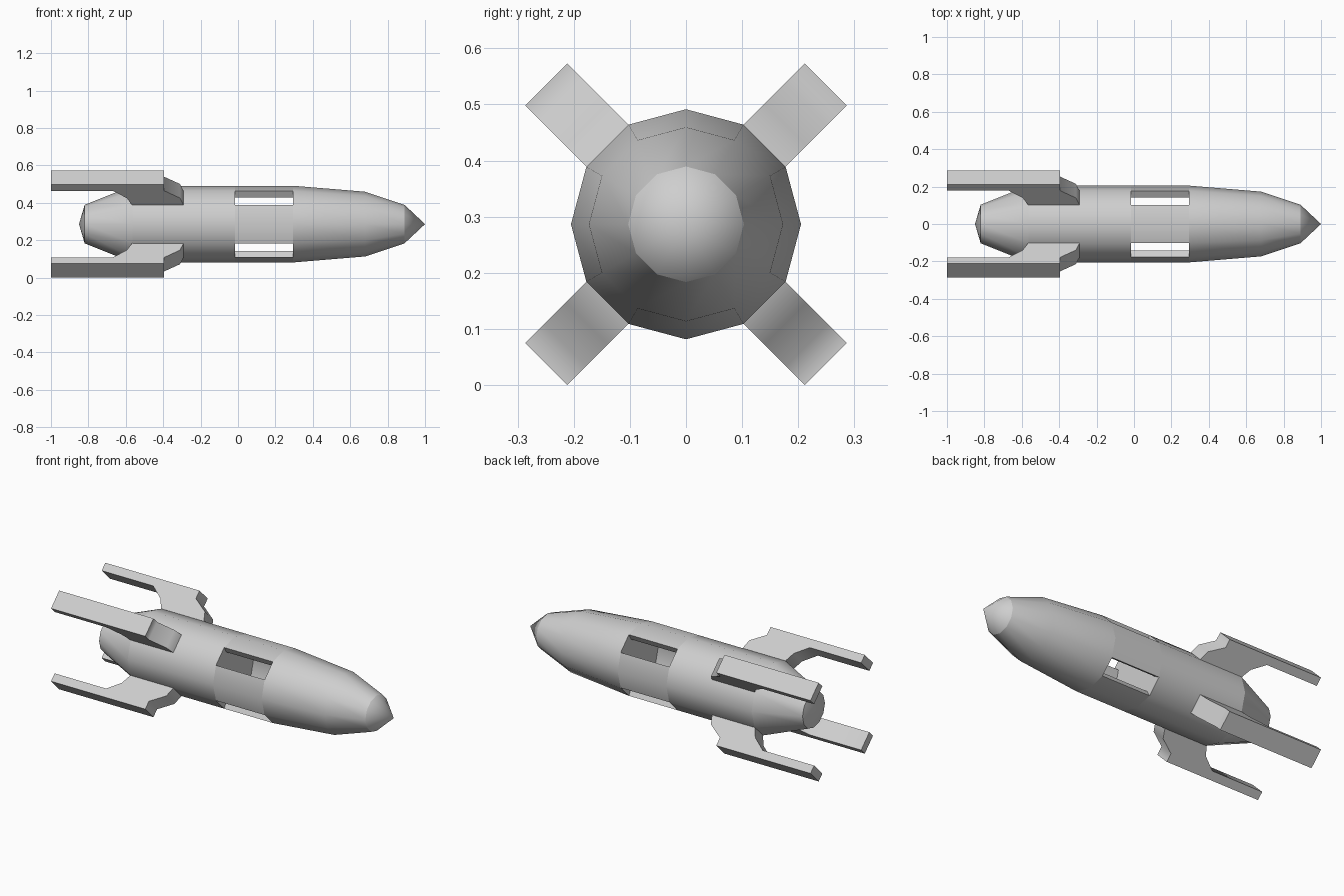
import bpy
import bmesh
from math import cos, sin, pi, radians
from mathutils import Matrix, Vector

cube = bpy.data.objects.get("Cube")
if cube:
    bpy.data.objects.remove(cube)

SIDES = 12
R = 0.205                  # hull radius
AXIS = Vector((0, 0, 0.2865))
WINDOW = (-0.017, 0.295)   # extent of the open bay along x

grey = bpy.data.materials.new("light grey")
grey.use_nodes = True
colour = (0.62, 0.62, 0.62, 1)
grey.diffuse_color = colour
grey.node_tree.nodes["Principled BSDF"].inputs["Base Color"].default_value = colour


def finish(name, bm, angle):
    mesh = bpy.data.meshes.new(name)
    bm.to_mesh(mesh)
    bm.free()
    mesh.materials.append(grey)
    obj = bpy.data.objects.new(name, mesh)
    obj.location = AXIS
    bpy.context.collection.objects.link(obj)
    bpy.ops.object.select_all(action="DESELECT")
    obj.select_set(True)
    bpy.context.view_layer.objects.active = obj
    bpy.ops.object.shade_smooth_by_angle(angle=radians(angle))
    return obj


def lathe(name, profile):
    """Turn (x, radius) points around the x axis."""
    bm = bmesh.new()
    rings = [[bm.verts.new((x, r * cos(2 * pi * k / SIDES), r * sin(2 * pi * k / SIDES)))
              for k in range(SIDES)] for x, r in profile]
    for a, b in zip(rings, rings[1:]):
        for k in range(SIDES):
            n = (k + 1) % SIDES
            bm.faces.new((a[k], a[n], b[n], b[k]))
    bmesh.ops.remove_doubles(bm, verts=bm.verts, dist=0.0001)
    return finish(name, bm, 40)


def prism(name, outline, offset, turn, angle):
    """Extrude a flat outline by an offset, then turn it around the x axis."""
    bm = bmesh.new()
    face = bm.faces.new([bm.verts.new(p) for p in outline])
    new = bmesh.ops.extrude_face_region(bm, geom=[face], use_keep_orig=True)["geom"]
    bmesh.ops.translate(bm, vec=offset, verts=[v for v in new if isinstance(v, bmesh.types.BMVert)])
    bmesh.ops.recalc_face_normals(bm, faces=bm.faces)
    bmesh.ops.transform(bm, matrix=Matrix.Rotation(turn, 4, "X"), verts=bm.verts)
    return finish(name, bm, angle)


# Hull sections, with bulkheads closing both ends of the open bay
lathe("nose_cone", [(0.89, 0.103), (1, 0)])
lathe("front_hull", [(WINDOW[1], 0), (WINDOW[1], R), (0.68, 0.173), (0.89, 0.103)])
lathe("rear_hull", [(-0.565, R), (WINDOW[0], R), (WINDOW[0], 0)])
lathe("tail_taper", [(-0.82, 0.103), (-0.565, R)])
lathe("tail_cap", [(-0.85, 0), (-0.82, 0.103)])

# Four thick wall panels leave the diagonal windows open
section = [(R, a) for a in (60, 90, 120)] + [(R - 0.04, a) for a in (120, 90, 60)]
panel = [(WINDOW[0], r * cos(radians(a)), r * sin(radians(a))) for r, a in section]
sides = ("top", "front", "bottom", "back")
for i, side in enumerate(sides):
    prism(side + "_bay_panel", panel, (WINDOW[1] - WINDOW[0], 0, 0), i * pi / 2, 40)

# Four diagonal fins, each as wide as one hull facet
width = 2 * R * sin(pi / SIDES)
fin = [(-1, 0.352), (-0.395, 0.352), (-0.395, 0.305), (-0.31, 0.25), (-0.29, 0.195),
       (-0.565, 0.195), (-0.595, 0.25), (-0.67, 0.305), (-1, 0.305)]
outline = [(x, -width / 2, r) for x, r in fin]
for i, corner in enumerate(("upper_front", "lower_front", "lower_back", "upper_back")):
    prism(corner + "_fin", outline, (0, width, 0), pi / 4 + i * pi / 2, 62)
